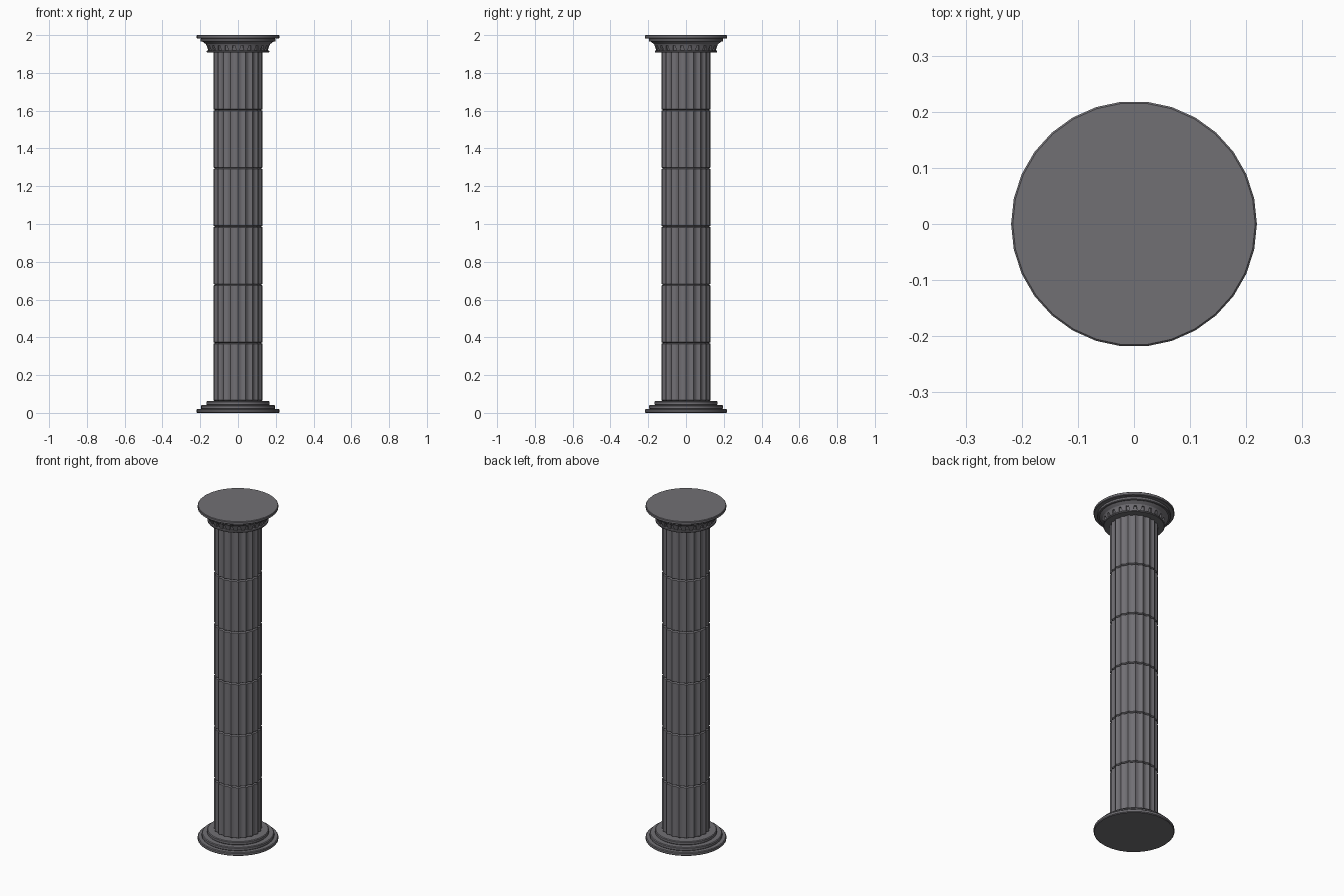
import bpy, bmesh, math

if "Cube" in bpy.data.objects:
    bpy.data.objects.remove(bpy.data.objects["Cube"])

stone = bpy.data.materials.new("dark grey stone")
stone.diffuse_color = (0.165, 0.16, 0.175, 1)
stone.use_nodes = True
stone.node_tree.nodes["Principled BSDF"].inputs["Base Color"].default_value = stone.diffuse_color


def finish(bm, name):
    bmesh.ops.recalc_face_normals(bm, faces=bm.faces)
    me = bpy.data.meshes.new(name)
    bm.to_mesh(me)
    bm.free()
    ob = bpy.data.objects.new(name, me)
    bpy.context.collection.objects.link(ob)
    me.materials.append(stone)
    bpy.ops.object.select_all(action='DESELECT')
    ob.select_set(True)
    bpy.context.view_layer.objects.active = ob
    bpy.ops.object.shade_smooth_by_angle(angle=math.radians(25))
    return ob


def stack(name, profile, count, outline=lambda i: 1.0):
    """Capped stack of rings: profile is (radius, z), outline scales each vertex."""
    bm = bmesh.new()
    rings = []
    for r, z in profile:
        ring = []
        for i in range(count):
            a = math.tau * i / count
            k = r * outline(i)
            ring.append(bm.verts.new((k * math.cos(a), k * math.sin(a), z)))
        rings.append(ring)
    for lo, hi in zip(rings, rings[1:]):
        for i in range(count):
            j = (i + 1) % count
            bm.faces.new((lo[i], lo[j], hi[j], hi[i]))
    bm.faces.new(rings[0][::-1])
    bm.faces.new(rings[-1])
    return finish(bm, name)


# stepped mouldings, each edge slightly rounded
def moulding(r, z0, z1, b=0.004):
    return [(r - b, z0), (r, z0 + b), (r, z1 - b), (r - b, z1)]


base = moulding(0.219, 0, 0.02) + moulding(0.197, 0.02, 0.041) + moulding(0.168, 0.041, 0.062)
stack("base", base, 30)

# fluted drums with shallow joints between them
FLUTES, STEPS = 20, 6


def flute(i):
    return 1 - 0.065 * math.sin(math.pi * (i % STEPS) / STEPS)


bottom, top, drums = 0.062, 1.912, 6
h = (top - bottom) / drums
for d in range(drums):
    z0, z1 = bottom + d * h, bottom + (d + 1) * h
    stack(f"shaft_drum_{d + 1}",
          [(0.122, z0), (0.131, z0 + 0.005), (0.131, z1 - 0.005), (0.122, z1)],
          FLUTES * STEPS, flute)

# capital: lip, leaning band, stepped discs
capital = (moulding(0.166, 1.908, 1.918, 0.002) + [(0.150, 1.918), (0.157, 1.944)]
           + [(0.166, 1.944), (0.170, 1.952), (0.182, 1.961), (0.187, 1.965)]
           + moulding(0.198, 1.965, 1.982, 0.003) + moulding(0.219, 1.982, 2.0, 0.003))
stack("capital", capital, 30)

# small leaning teeth around the capital band
bm = bmesh.new()
N = 24
for n in range(N):
    mid = math.tau * n / N
    v = []
    for z, r_out, half in ((1.917, 0.157, 0.06), (1.945, 0.167, 0.095)):
        for r, s in ((0.145, -1), (r_out, -1), (r_out, 1), (0.145, 1)):
            a = mid + s * half
            v.append(bm.verts.new((r * math.cos(a), r * math.sin(a), z)))
    for f in ((3, 2, 1, 0), (4, 5, 6, 7), (0, 1, 5, 4), (1, 2, 6, 5), (2, 3, 7, 6), (3, 0, 4, 7)):
        bm.faces.new([v[k] for k in f])
finish(bm, "capital_teeth")
